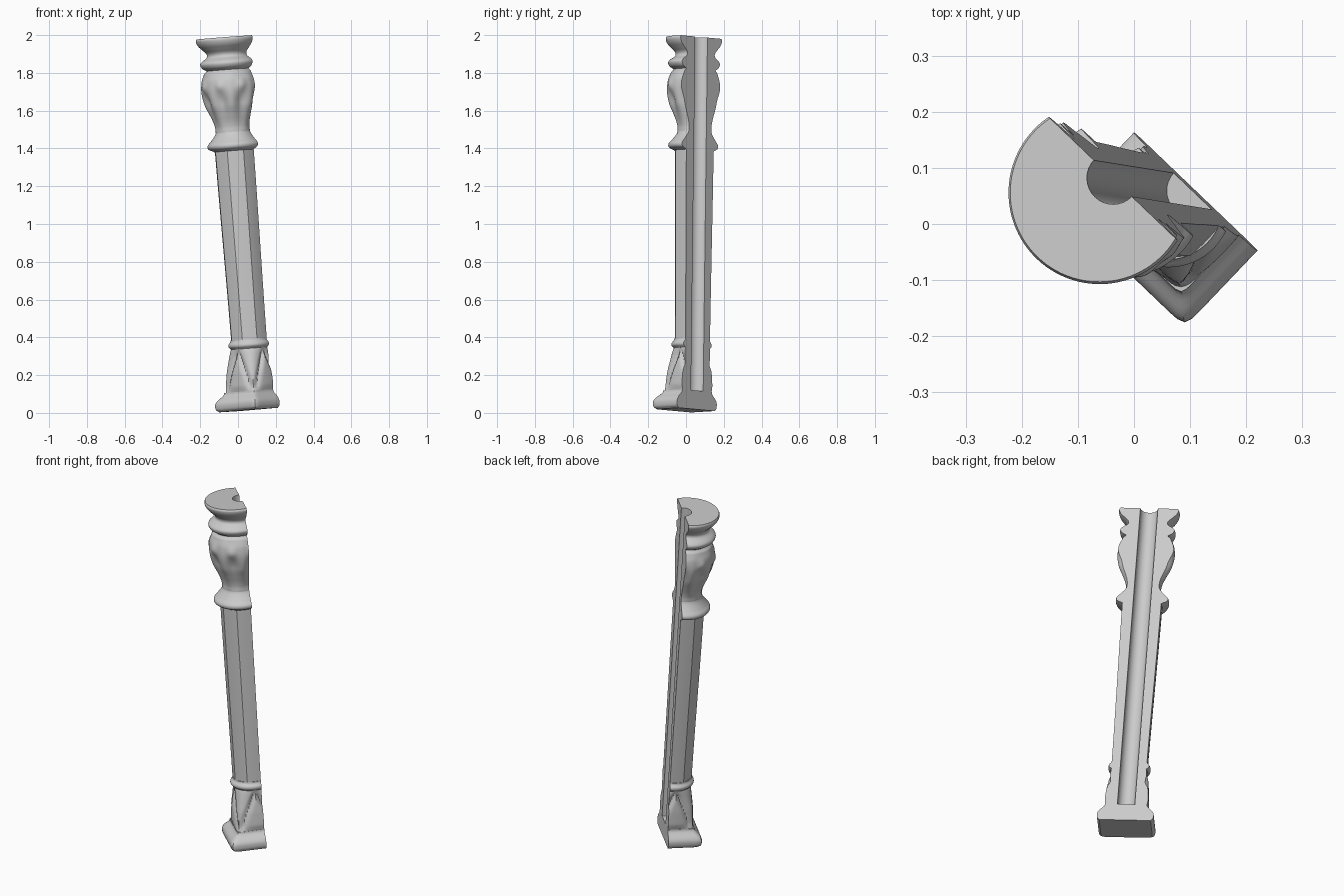
import bpy, bmesh, math
from mathutils import Matrix, Vector

cube = bpy.data.objects.get("Cube")
if cube:
    bpy.data.objects.remove(cube, do_unlink=True)

SEGS = 96
BACK = 0.035          # distance from the column axis to the flat back
TAU = 2 * math.pi

stone = bpy.data.materials.new("grey_stone")
stone.use_nodes = True
stone.diffuse_color = (0.6, 0.6, 0.6, 1)
stone.node_tree.nodes["Principled BSDF"].inputs["Base Color"].default_value = (0.6, 0.6, 0.6, 1)

# Leaning frame: x along the flat back, y out of the back, z up the axis
axis = Vector((-0.15, 0.024, 1.972)).normalized()
across = Vector((0.725, -0.69, 0))
across = (across - axis * across.dot(axis)).normalized()
out = axis.cross(across)
FRAME = Matrix((across, out, axis)).transposed().to_4x4()
FRAME.translation = (0.088, 0.032, 0.017)


def spline(points, steps):
    """Smooth (height, radius) samples through the profile points."""
    pts = [points[0]] + points + [points[-1]]
    result = []
    for i in range(1, len(pts) - 2):
        a, b, c, d = pts[i - 1:i + 3]
        for k in range(steps):
            f = k / steps
            r = b[1] + 0.5 * f * (c[1] - a[1] + f * (2 * a[1] - 5 * b[1] + 4 * c[1] - d[1]
                                  + f * (3 * (b[1] - c[1]) + d[1] - a[1])))
            result.append((b[0] + (c[0] - b[0]) * f, r))
    return result + [points[-1]]


def square(phi, p):
    return (abs(math.cos(phi)) ** p + abs(math.sin(phi)) ** p) ** (-1 / p)


def smooth(a, b, x):
    f = max(0, min(1, (x - a) / (b - a)))
    return f * f * (3 - 2 * f)


# Cross-section rules: radius from angle, height fraction and profile radius
def round_section(phi, s, r):
    return r


def plinth_section(phi, s, r):
    return r * square(phi, 18)


def foot_section(phi, s, r):
    # Rounded square with a pointed leaf on each face
    base = r * square(phi, 8 - 5.8 * s)
    off = abs((phi + math.pi / 4) % (math.pi / 2) - math.pi / 4)
    edge = off - 0.68 * (1 - s ** 1.6)
    groove = math.exp(-(edge / 0.09) ** 2)
    leaf = smooth(0.05, 0.3, -edge) * math.cos(off * 2)
    fade = min(1, s * 8, (1 - s) * 6)
    return base + fade * (0.007 * leaf - 0.011 * groove)


def shaft_section(phi, s, r):
    # Softened octagon
    step = math.pi / 4
    off = (phi + step / 2) % step - step / 2
    return r * (0.25 + 0.75 / math.cos(off))


def vase_section(phi, s, r):
    # Eight ribs with a raised bud between each pair
    fade = math.sin(math.pi * s)
    rib = 0.005 * math.cos(8 * phi) * fade
    between = (1 - math.cos(8 * phi)) / 2
    bud = 0.013 * between ** 2 * math.exp(-((s - 0.74) / 0.1) ** 2)
    hollow = 0.01 * between * math.exp(-((s - 0.5) / 0.14) ** 2)
    return r + rib + bud - hollow


# Cutter for the round channel in the back
bm = bmesh.new()
bmesh.ops.create_cone(bm, cap_ends=True, segments=32, radius1=0.047, radius2=0.047, depth=2,
                      matrix=Matrix.Translation((0, BACK + 0.001, 1.093)))
mesh = bpy.data.meshes.new("channel_cutter")
bm.to_mesh(mesh)
bm.free()
cutter = bpy.data.objects.new("channel_cutter", mesh)
cutter.matrix_world = FRAME
cutter.hide_render = True
bpy.context.collection.objects.link(cutter)


def part(name, points, steps, section):
    rings = spline(points, steps)
    low, high = rings[0][0], rings[-1][0]
    bm = bmesh.new()
    loops = []
    for t, r in rings:
        loop = []
        for i in range(SEGS):
            phi = TAU * i / SEGS
            rad = section(phi, (t - low) / (high - low), r)
            loop.append(bm.verts.new((rad * math.sin(phi), -rad * math.cos(phi), t)))
        loops.append(loop)
    for a, b in zip(loops, loops[1:]):
        for i in range(SEGS):
            j = (i + 1) % SEGS
            bm.faces.new((a[i], a[j], b[j], b[i]))
    bm.faces.new(loops[0][::-1])
    bm.faces.new(loops[-1])
    # Slice off the back and close it flat
    cut = bmesh.ops.bisect_plane(bm, geom=bm.verts[:] + bm.edges[:] + bm.faces[:], dist=1e-6,
                                 plane_co=(0, BACK, 0), plane_no=(0, 1, 0), clear_outer=True)
    edges = [e for e in cut["geom_cut"] if isinstance(e, bmesh.types.BMEdge)]
    bmesh.ops.contextual_create(bm, geom=edges)
    bmesh.ops.recalc_face_normals(bm, faces=bm.faces)
    mesh = bpy.data.meshes.new(name)
    bm.to_mesh(mesh)
    bm.free()
    mesh.materials.append(stone)
    obj = bpy.data.objects.new(name, mesh)
    obj.matrix_world = FRAME
    bpy.context.collection.objects.link(obj)
    bpy.ops.object.select_all(action='DESELECT')
    bpy.context.view_layer.objects.active = obj
    obj.select_set(True)
    if high > 0.12:
        mod = obj.modifiers.new("channel", 'BOOLEAN')
        mod.operation = 'DIFFERENCE'
        mod.solver = 'EXACT'
        mod.object = cutter
        bpy.ops.object.modifier_apply(modifier=mod.name)
    bpy.ops.object.shade_smooth_by_angle(angle=math.radians(35))


# Column from the ground up
part("plinth", [(0, .138), (.012, .15), (.04, .152), (.06, .142), (.085, .118), (.1, .113)],
     3, plinth_section)
part("leaf_foot", [(.1, .112), (.2, .107), (.27, .1), (.325, .098)], 12, foot_section)
part("lower_ring", [(.325, .1), (.338, .112), (.352, .112), (.365, .102), (.375, .1)],
     4, round_section)
part("shaft", [(.375, .096), (1.375, .106)], 12, shaft_section)
part("collar", [(1.375, .11), (1.39, .138), (1.41, .142), (1.43, .125), (1.455, .105),
                (1.475, .094)], 5, round_section)
part("budded_vase", [(1.475, .094), (1.51, .095), (1.56, .11), (1.62, .135), (1.69, .149),
                     (1.75, .146), (1.79, .132), (1.805, .118)], 7, vase_section)
part("capital", [(1.805, .118), (1.82, .14), (1.84, .149), (1.855, .14), (1.875, .113),
                 (1.895, .112), (1.915, .13), (1.94, .153), (1.965, .163), (1.977, .159)],
     4, round_section)

bpy.data.objects.remove(cutter, do_unlink=True)
